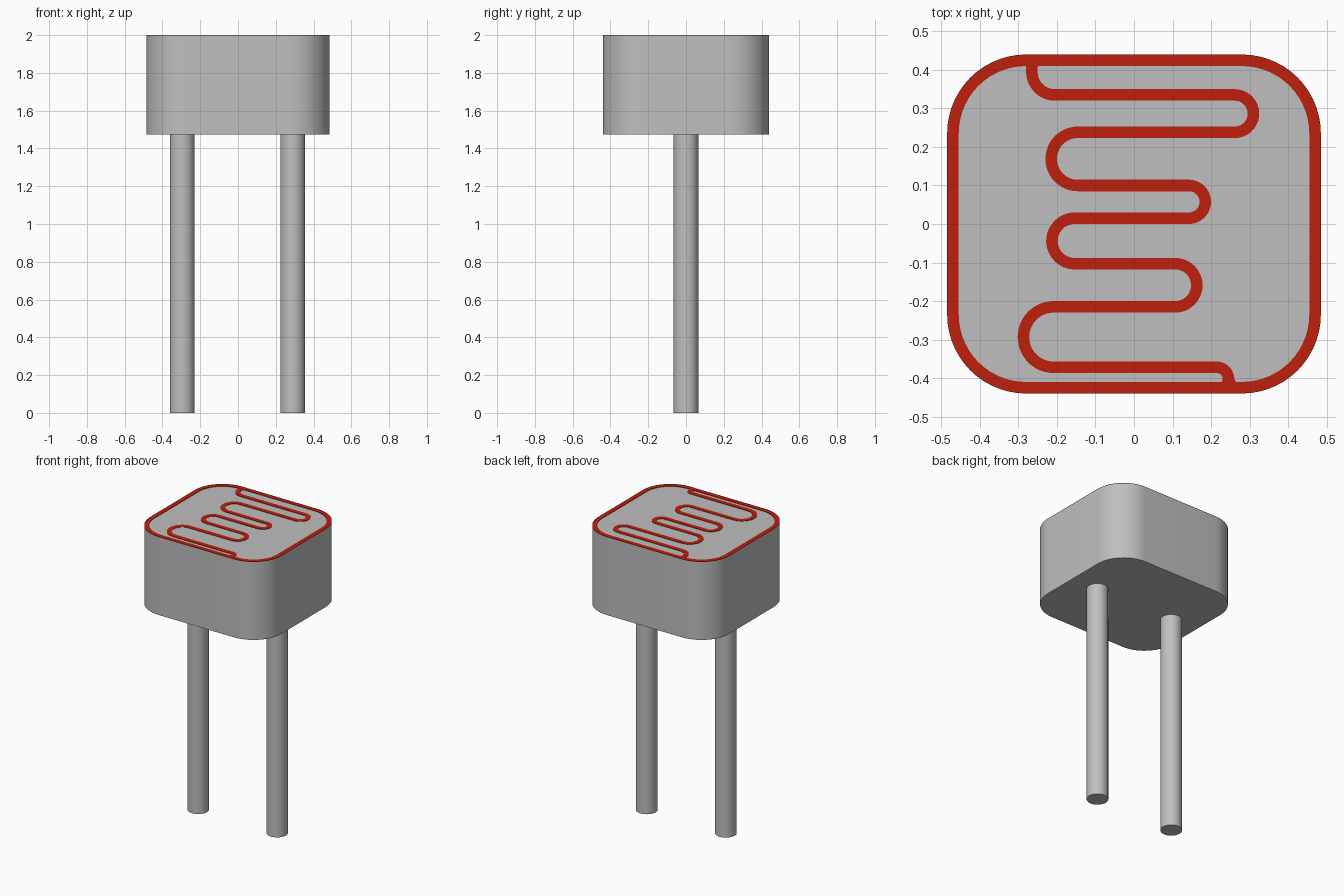
import bpy, bmesh
from math import pi, sin, cos
from mathutils import Vector

cube = bpy.data.objects.get("Cube")
if cube:
    bpy.data.objects.remove(cube, do_unlink=True)


def material(name, rgb):
    m = bpy.data.materials.new(name)
    m.use_nodes = True
    m.diffuse_color = (*rgb, 1)
    m.node_tree.nodes["Principled BSDF"].inputs["Base Color"].default_value = (*rgb, 1)
    return m


GREY = material("light grey", (0.52, 0.52, 0.52))
RED = material("track red", (0.52, 0.014, 0.004))

HALF_X, HALF_Y, CORNER = 0.485, 0.44, 0.205
BASE, FACE, TOP = 1.475, 1.997, 2.0
WIDTH = 0.03


def arc(cx, cy, r, a0, a1, steps=14):
    return [Vector((cx + r * cos(a0 + (a1 - a0) * i / steps),
                    cy + r * sin(a0 + (a1 - a0) * i / steps))) for i in range(steps + 1)]


def rounded_outline(inset=0):
    pts = []
    cx, cy = HALF_X - CORNER, HALF_Y - CORNER
    for q, (sx, sy) in enumerate([(1, 1), (-1, 1), (-1, -1), (1, -1)]):
        pts += arc(sx * cx, sy * cy, CORNER - inset, q * pi / 2, (q + 1) * pi / 2)
    return pts


def finish(bm, name, mat):
    bmesh.ops.recalc_face_normals(bm, faces=bm.faces)
    mesh = bpy.data.meshes.new(name)
    bm.to_mesh(mesh)
    bm.free()
    mesh.materials.append(mat)
    ob = bpy.data.objects.new(name, mesh)
    bpy.context.collection.objects.link(ob)
    bpy.ops.object.select_all(action="DESELECT")
    ob.select_set(True)
    bpy.context.view_layer.objects.active = ob
    bpy.ops.object.shade_smooth_by_angle(angle=pi / 6)


def extrude_up(bm, height):
    ext = bmesh.ops.extrude_face_region(bm, geom=bm.faces[:])
    verts = [g for g in ext["geom"] if isinstance(g, bmesh.types.BMVert)]
    bmesh.ops.translate(bm, verts=verts, vec=(0, 0, height))


def strip(name, left, right, z0, z1, mat, closed=False):
    """Thin plate between two matching edge lines."""
    bm = bmesh.new()
    a = [bm.verts.new((p.x, p.y, z0)) for p in left]
    b = [bm.verts.new((p.x, p.y, z0)) for p in right]
    n = len(a)
    for i in range(n if closed else n - 1):
        j = (i + 1) % n
        bm.faces.new((a[i], a[j], b[j], b[i]))
    extrude_up(bm, z1 - z0)
    finish(bm, name, mat)


# Rounded block
bm = bmesh.new()
bm.faces.new([bm.verts.new((p.x, p.y, BASE)) for p in rounded_outline()])
extrude_up(bm, FACE - BASE)
finish(bm, "sensor_body", GREY)

# Round legs
for side, x in (("left", 0.29), ("right", -0.295)):
    bm = bmesh.new()
    bmesh.ops.create_cone(bm, cap_ends=True, segments=40, radius1=0.066, radius2=0.066, depth=BASE)
    bmesh.ops.translate(bm, verts=bm.verts, vec=(x, 0, BASE / 2))
    finish(bm, side + "_leg", GREY)

# Border around the top face
strip("border_track", rounded_outline(), rounded_outline(WIDTH), FACE, TOP, RED, closed=True)

# Serpentine centre line: rows joined by half-circle turns, alternating right and left
rows = [0.335, 0.238, 0.10, 0.015, -0.103, -0.215, -0.372]
reach = [0.31, -0.215, 0.185, -0.213, 0.163, -0.287]
path = [Vector((-0.265, 0.425)), Vector((-0.265, 0.407))]
path += arc(-0.205, 0.395, 0.06, pi, 1.5 * pi)
for y0, y1, x in zip(rows, rows[1:], reach):
    r = (y0 - y1) / 2
    s = 1 if x > 0 else -1
    path += arc(x - s * r, (y0 + y1) / 2, r, pi / 2, pi / 2 - s * pi, 24)
path += arc(0.215, -0.402, 0.03, pi / 2, 0)
path.append(Vector((0.247, -0.425)))

# Offset both ways, flared where the line meets the border
left, right = [], []
for i, p in enumerate(path):
    d = (path[min(i + 1, len(path) - 1)] - path[max(i - 1, 0)]).normalized()
    half = WIDTH * (0.8 if i in (0, len(path) - 1) else 0.5)
    off = Vector((-d.y, d.x)) * half
    left.append(p + off)
    right.append(p - off)
strip("serpentine_track", left, right, FACE, TOP - 0.0003, RED)
